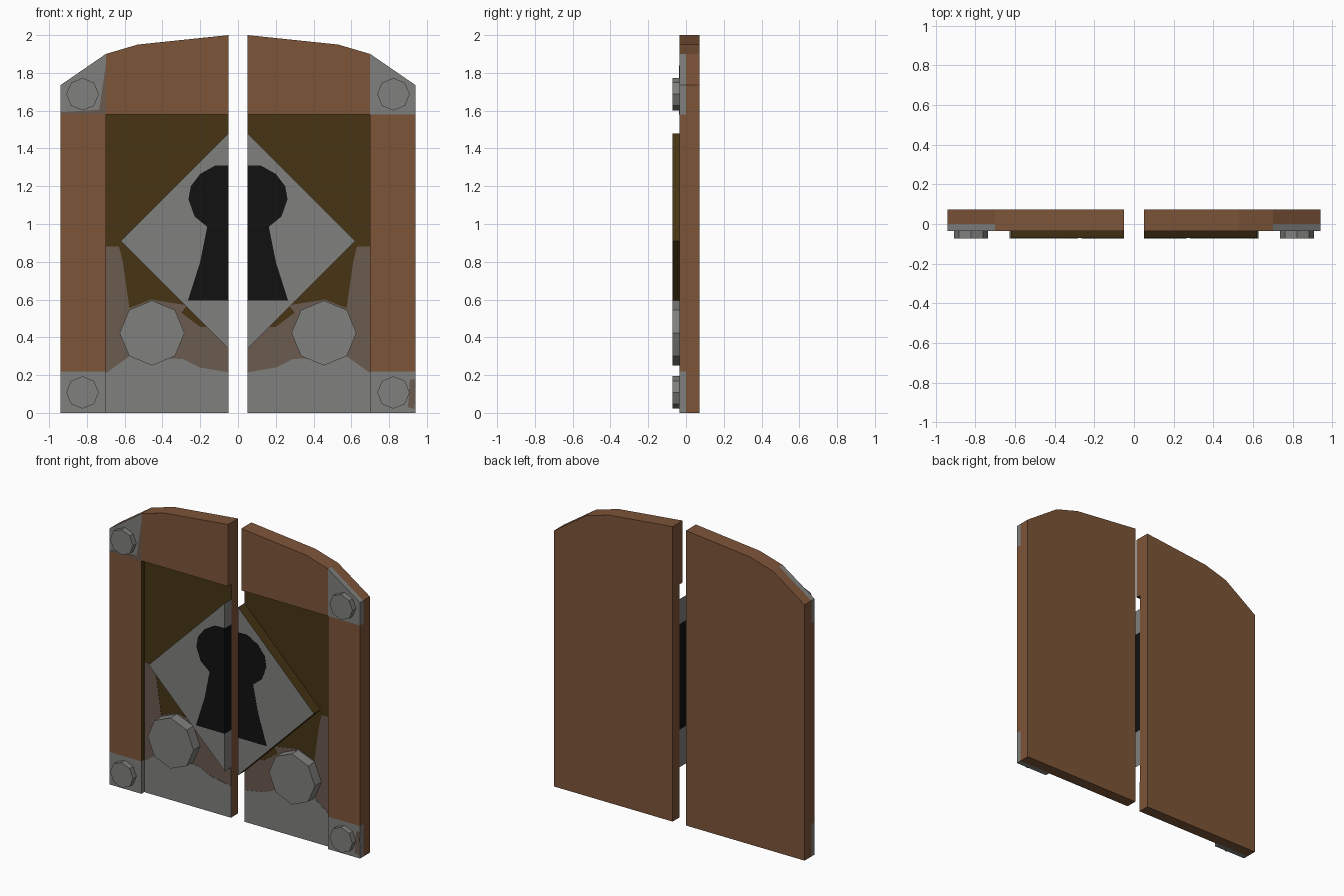
import bpy, bmesh, math

if "Cube" in bpy.data.objects:
    bpy.data.objects.remove(bpy.data.objects["Cube"])

def material(name, rgb):
    m = bpy.data.materials.new(name)
    m.diffuse_color = (*rgb, 1)
    m.use_nodes = True
    m.node_tree.nodes["Principled BSDF"].inputs["Base Color"].default_value = m.diffuse_color
    return m

WOOD = material("brown wood", (0.206, 0.090, 0.040))
OLIVE = material("dark olive panel", (0.063, 0.035, 0.007))
GREY = material("grey metal", (0.215, 0.215, 0.208))
RUST = material("grey brown rust", (0.146, 0.103, 0.077))
BLACK = material("keyhole black", (0.0055, 0.0055, 0.0055))

def prism(name, pts, y0, y1, side, mats, rule=None):
    """Extrude an (x, z) outline from y0 to y1 on the given side (-1 left, 1 right)."""
    bm = bmesh.new()
    face = bm.faces.new([bm.verts.new((side * x, y0, z)) for x, z in pts])
    ext = bmesh.ops.extrude_face_region(bm, geom=[face])
    for v in ext["geom"]:
        if isinstance(v, bmesh.types.BMVert):
            v.co.y = y1
    bmesh.ops.recalc_face_normals(bm, faces=bm.faces)
    bm.normal_update()
    if rule:
        for f in bm.faces:
            f.material_index = rule(f.normal.x * side, f.normal.y, f.normal.z)
    me = bpy.data.meshes.new(name)
    bm.to_mesh(me)
    bm.free()
    for m in mats:
        me.materials.append(m)
    ob = bpy.data.objects.new(name, me)
    bpy.context.collection.objects.link(ob)
    return ob

def rect(x0, x1, z0, z1):
    return [(x0, z0), (x1, z0), (x1, z1), (x0, z1)]

def octagon(cx, cz, r):
    return [(cx + r * math.cos(i * math.pi / 4), cz + r * math.sin(i * math.pi / 4))
            for i in range(8)]

# Depth layers, front to back
KNOB, FRAME, PANEL, BACK = -0.072, -0.035, 0.0, 0.072
IN, MID, OUT = 0.05, 0.70, 0.94       # inner edge, stile edge, outer edge
LOW, HIGH = 0.22, 1.58                # frame opening
ARCH = [(OUT, 1.735), (MID, 1.90), (0.53, 1.95), (IN, 2.0)]

KEYHOLE = [(0.0495, 0.595), (0.265, 0.595), (0.20, 0.80), (0.163, 0.985), (0.23, 1.04),
           (0.262, 1.13), (0.25, 1.20), (0.20, 1.265), (0.12, 1.31), (0.0495, 1.31)]
RUST_AREA = [(IN, 0.19), (MID, 0.19), (MID, 0.88), (0.63, 0.88), (0.61, 0.80),
             (0.575, 0.555), (0.46, 0.60), (0.27, 0.57), (0.30, 0.53), (0.20, 0.455), (IN, 0.455)]
BASE_AREA = [(IN, 0.0), (MID, 0.0), (MID, 0.21), (0.575, 0.30), (0.29, 0.285),
             (0.20, 0.24), (IN, 0.215)]

for s, tag in ((-1, "left_"), (1, "right_")):
    # Back slab, with an olive front showing as the recessed panel
    prism(tag + "door_slab", [(IN, 0), (OUT, 0)] + ARCH, PANEL, BACK, s,
          [WOOD, OLIVE], lambda x, y, z: int(y < -0.9))
    # Raised frame
    prism(tag + "stile", rect(MID, OUT, LOW, HIGH), FRAME, PANEL, s,
          [WOOD, OLIVE], lambda x, y, z: int(x < -0.9))
    prism(tag + "top_rail", [(IN, HIGH), (MID, HIGH)] + ARCH[1:], FRAME, PANEL, s,
          [WOOD, OLIVE], lambda x, y, z: int(z < -0.9))
    # Metal corner plates and their bolts
    prism(tag + "top_corner_plate", [(MID, HIGH), (OUT, HIGH)] + ARCH[:2], FRAME, PANEL, s, [GREY])
    prism(tag + "bottom_corner_plate", rect(MID, OUT, 0, LOW), FRAME, PANEL, s, [GREY])
    for part, z in (("top_bolt", 1.687), ("bottom_bolt", 0.108)):
        prism(tag + part, octagon(0.823, z, 0.086), KNOB, FRAME, s, [GREY])
    # Painted rust and metal base of the recessed panel
    prism(tag + "rust_area", RUST_AREA, -0.002, PANEL, s, [RUST])
    prism(tag + "base_plate", BASE_AREA, -0.004, PANEL, s, [GREY])
    # Half of the diamond lock plate: metal face, olive slanted edges
    prism(tag + "lock_plate", [(IN, 0.34), (0.62, 0.91), (IN, 1.48)], KNOB + 0.001, PANEL, s,
          [GREY, OLIVE], lambda x, y, z: int(abs(z) > 0.5))
    prism(tag + "keyhole", KEYHOLE, KNOB, PANEL, s, [BLACK])
    # Large stud over the rust
    prism(tag + "stud", octagon(0.455, 0.423, 0.172), KNOB - 0.0005, PANEL, s, [GREY])

# Rust smudges on two of the corner plates
prism("left_plate_smudge", [(MID, HIGH), (OUT, HIGH), (OUT, 1.592), (0.735, 1.605), (MID, 1.84)],
      FRAME - 0.001, FRAME, -1, [RUST])
prism("right_plate_smudge", [(0.90, 0.03), (0.935, 0.02), (OUT, 0.18), (0.91, 0.175)],
      FRAME - 0.001, FRAME, 1, [RUST])
